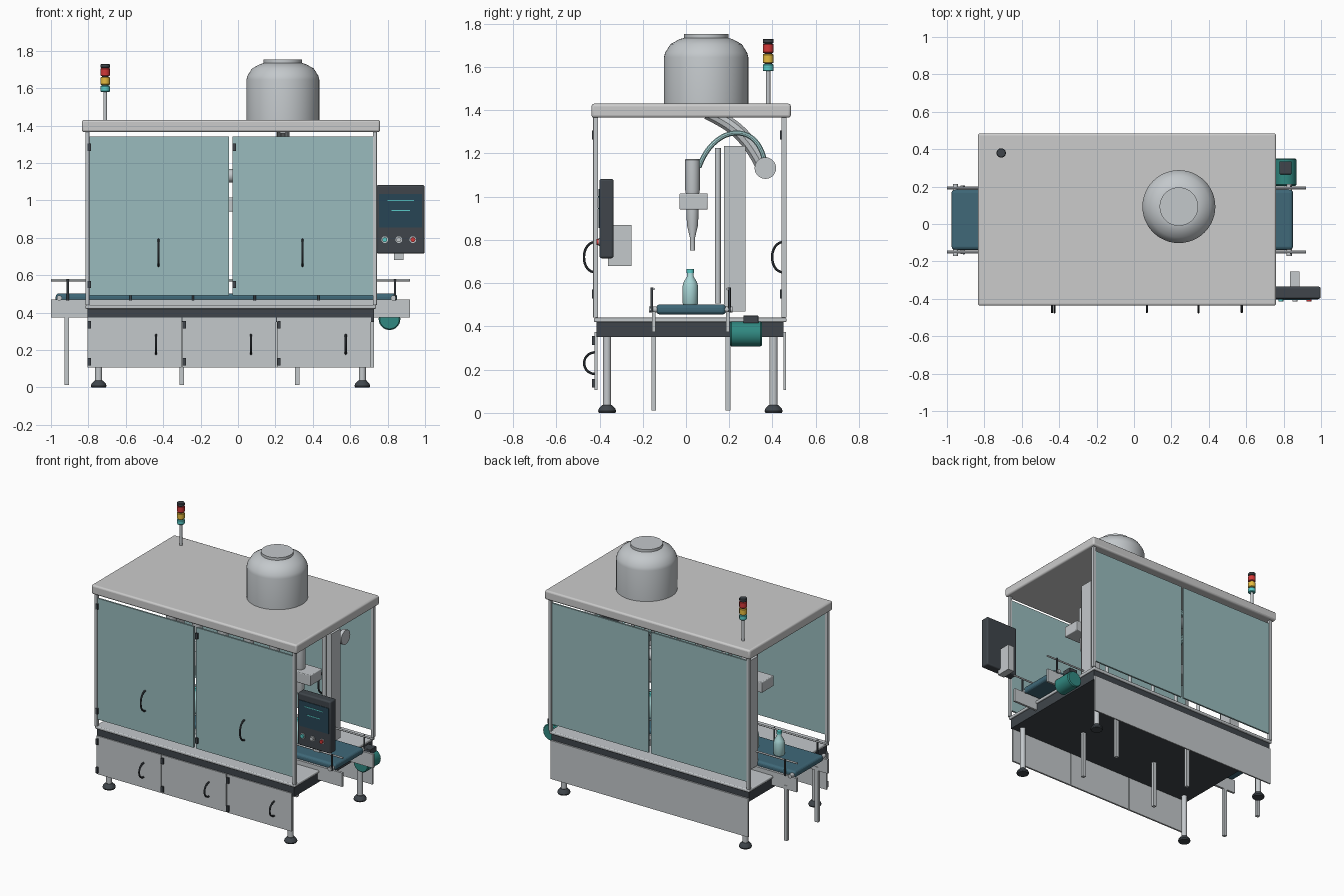
import bpy, math

if "Cube" in bpy.data.objects:
    bpy.data.objects.remove(bpy.data.objects["Cube"])

PALETTE = {
    "metal": (0.55, 0.58, 0.60, 1), "dark": (0.05, 0.06, 0.07, 1),
    "glass": (0.32, 0.50, 0.51, 1), "belt": (0.05, 0.14, 0.19, 1),
    "teal": (0.03, 0.25, 0.22, 1), "aqua": (0.10, 0.60, 0.58, 1),
    "yellow": (0.80, 0.50, 0.05, 1), "red": (0.65, 0.04, 0.04, 1),
    "bottle": (0.40, 0.68, 0.68, 1), "screen": (0.02, 0.06, 0.09, 1),
}


def finish(o, name, color):
    o.name = name
    if color:
        m = bpy.data.materials.get(color) or bpy.data.materials.new(color)
        m.diffuse_color = PALETTE[color]
        m.use_nodes = True
        m.node_tree.nodes["Principled BSDF"].inputs["Base Color"].default_value = m.diffuse_color
        o.data.materials.append(m)
    return o


def smooth(o):
    bpy.ops.object.select_all(action='DESELECT')
    o.select_set(True)
    bpy.context.view_layer.objects.active = o
    bpy.ops.object.shade_smooth_by_angle(angle=math.radians(35))


def box(name, x, y, z, color="metal", bevel=0.0):
    """Box from (min, max) ranges."""
    bpy.ops.mesh.primitive_cube_add(size=1, location=[(a + b) / 2 for a, b in (x, y, z)])
    o = bpy.context.object
    for v in o.data.vertices:
        v.co = [c * (r[1] - r[0]) for c, r in zip(v.co, (x, y, z))]
    if bevel:
        m = o.modifiers.new("edge", 'BEVEL')
        m.width, m.segments = bevel, 3
        smooth(o)
    return finish(o, name, color)


def lathe(name, profile, at=(0, 0, 0), axis='Z', color="metal", n=32):
    """Closed solid of revolution from (radius, height) pairs."""
    verts = [(r * math.cos(2 * math.pi * i / n), r * math.sin(2 * math.pi * i / n), h)
             for r, h in profile for i in range(n)]
    faces = [(k * n + i, k * n + (i + 1) % n, (k + 1) * n + (i + 1) % n, (k + 1) * n + i)
             for k in range(len(profile) - 1) for i in range(n)]
    faces += [tuple(reversed(range(n))), tuple(range(len(verts) - n, len(verts)))]
    me = bpy.data.meshes.new(name)
    me.from_pydata(verts, [], faces)
    o = bpy.data.objects.new(name, me)
    bpy.context.collection.objects.link(o)
    o.location = at
    o.rotation_euler = {'X': (0, math.pi / 2, 0), 'Y': (-math.pi / 2, 0, 0), 'Z': (0, 0, 0)}[axis]
    smooth(o)
    return finish(o, name, color)


def rod(name, r, length, at, axis='Z', color="metal", n=20):
    return lathe(name, [(r, 0), (r, length)], at, axis, color, n)


def tube(name, pts, r, color):
    """Round tube along a smooth path of four control points."""
    cu = bpy.data.curves.new(name, 'CURVE')
    cu.dimensions, cu.bevel_depth, cu.bevel_resolution = '3D', r, 3
    cu.use_fill_caps = True
    s = cu.splines.new('NURBS')
    s.points.add(len(pts) - 1)
    for p, c in zip(s.points, pts):
        p.co = (*c, 1)
    s.order_u, s.use_endpoint_u, s.resolution_u = 4, True, 12
    o = bpy.data.objects.new(name, cu)
    bpy.context.collection.objects.link(o)
    bpy.ops.object.select_all(action='DESELECT')
    o.select_set(True)
    bpy.context.view_layer.objects.active = o
    bpy.ops.object.convert(target='MESH')
    o = bpy.context.object
    smooth(o)
    return finish(o, name, color)


def door(name, x, y, z, color, handle_h, hinge_z, handle_x, handle_z):
    """Hinged panel with a bow handle on its -y side."""
    box(name, x, (y, y + 0.012), z, color)
    for hz in hinge_z:
        box(name + "_hinge", (x[0] + 0.001, x[0] + 0.019), (y - 0.012, y + 0.002), (hz - 0.02, hz + 0.02), "dark")
    h = handle_h
    tube(name + "_handle", [(handle_x, y, handle_z + h), (handle_x, y - 0.065, handle_z + h * 0.9),
                            (handle_x, y - 0.065, handle_z - h * 0.9), (handle_x, y, handle_z - h)], 0.006, "dark")


# Base, feet and worktop
box("base_tray", (-0.805, 0.727), (-0.415, 0.452), (0.35, 0.42), "dark")
box("worktop", (-0.815, 0.738), (-0.425, 0.465), (0.42, 0.44), "metal", 0.006)
for x in (-0.745, 0.665):
    for y in (-0.365, 0.405):
        rod("leg", 0.019, 0.33, (x, y, 0.025))
        lathe("foot", [(0.038, 0), (0.042, 0.008), (0.038, 0.02), (0.022, 0.037)], (x, y, 0), color="dark")

# Cabinet doors and rear panel
for i in range(3):
    x0 = -0.805 + i * 0.507
    door("cabinet_door", (x0, x0 + 0.502), -0.422, (0.105, 0.373), "metal", 0.05, (0.335, 0.137), x0 + 0.367, 0.23)
box("rear_panel", (-0.805, 0.727), (0.452, 0.462), (0.105, 0.375))

# Enclosure posts, glazed doors and roof
for x in (-0.805, 0.732):
    for y in (-0.418, 0.453):
        box("post", (x - 0.011, x + 0.011), (y - 0.012, y + 0.012), (0.44, 1.37), "metal", 0.003)
for side, y in (("front", -0.423), ("back", 0.447)):
    for x0, hx in ((-0.805, -0.425), (-0.03, 0.345)):
        door(side + "_glass_door", (x0, x0 + 0.757), y, (0.49, 1.34), "glass", 0.07, (1.285, 0.55), hx, 0.72)
box("roof", (-0.835, 0.76), (-0.437, 0.485), (1.365, 1.43), None, 0.012)

# Product hopper
lathe("hopper", [(0.195, 1.43), (0.195, 1.645), (0.19, 1.665), (0.165, 1.705), (0.125, 1.727), (0.10, 1.735)],
      (0.24, 0.093, 0), n=48)
rod("hopper_lid", 0.103, 0.02, (0.24, 0.093, 1.732), n=48)

# Signal tower
rod("beacon_pole", 0.01, 0.16, (-0.71, 0.38, 1.425))
for z, h, c in ((1.58, 0.033, "aqua"), (1.617, 0.043, "yellow"), (1.664, 0.043, "red"), (1.708, 0.022, "dark")):
    lathe("beacon_" + c, [(0.022, 0), (0.025, 0.004), (0.025, h - 0.004), (0.022, h)], (-0.71, 0.38, z), color=c, n=24)
rod("beacon_core", 0.018, 0.13, (-0.71, 0.38, 1.585), color="dark")

# Conveyor: belt loop, side rails, rollers, guides and supports
belt = box("conveyor_belt", (-0.975, 0.85), (-0.138, 0.185), (0.455, 0.502), "belt")
b = belt.modifiers.new("round_ends", 'BEVEL')
b.width, b.segments = 0.018, 4
for y in (-0.15, 0.193):
    box("conveyor_rail", (-1.0, 0.92), (y - 0.008, y + 0.008), (0.373, 0.47))
    rod("guide_rail", 0.006, 1.92, (-1.0, y, 0.573), 'X', n=12)
    out = -1 if y < 0 else 1
    for x in (-0.91, -0.575, -0.24, 0.09, 0.43, 0.84):
        rod("guide_post", 0.006, 0.115, (x, y + out * 0.008, 0.465), color="dark", n=12)
    for x in (-0.915, -0.30, 0.317):
        box("conveyor_leg", (x - 0.012, x + 0.012), (y - 0.01, y + 0.012), (0.012, 0.40))
for x in (-0.955, 0.83):
    rod("roller_axle", 0.014, 0.385, (x, -0.171, 0.478), 'Y', "metal", 16)

# Drive motor
lathe("motor", [(0.052, 0), (0.058, 0.006), (0.058, 0.14), (0.052, 0.147)], (0.81, 0.204, 0.365), 'Y', "teal")
box("motor_terminal_box", (0.778, 0.842), (0.265, 0.335), (0.415, 0.45), "dark", 0.004)

# Lift columns, manifold bar and product header
for x in (-0.645, 0.567):
    box("lift_column", (x - 0.038, x + 0.038), (0.175, 0.275), (0.47, 1.235))
    rod("guide_shaft", 0.014, 0.72, (x, 0.147, 0.505))
box("manifold_bar", (-0.66, 0.582), (-0.03, 0.10), (0.94, 1.015), "metal", 0.005)
rod("product_header", 0.036, 1.22, (-0.65, 0.367, 1.132), 'X')
for x in (-0.66, 0.555):
    rod("header_flange", 0.05, 0.025, (x, 0.367, 1.132), 'X')
tube("feed_pipe", [(0.24, 0.10, 1.39), (0.24, 0.20, 1.34), (0.24, 0.28, 1.30), (0.24, 0.36, 1.13)], 0.035, "metal")

# Filling heads with hoses, and the bottles below
heads = [-0.5375 + 0.2 * i for i in range(6)]
for x in heads:
    lathe("filling_cylinder", [(0.03, 1.01), (0.034, 1.03), (0.034, 1.17), (0.03, 1.175)], (x, 0.03, 0), n=24)
    lathe("nozzle", [(0.012, 0.75), (0.012, 0.81), (0.026, 0.87), (0.028, 0.945)], (x, 0.03, 0), n=24)
    tube("hose", [(x, 0.06, 1.135), (x, 0.13, 1.34), (x, 0.34, 1.35), (x, 0.365, 1.15)], 0.012, "bottle")
for x in [-0.7375] + heads:
    lathe("bottle", [(0.033, 0.502), (0.036, 0.507), (0.036, 0.585), (0.031, 0.605), (0.016, 0.63), (0.014, 0.65)],
          (x, 0.02, 0), color="bottle", n=24)
    rod("bottle_cap", 0.017, 0.018, (x, 0.02, 0.648), color="aqua")

# Operator panel
box("control_panel", (0.742, 0.998), (-0.40, -0.335), (0.715, 1.082), "dark", 0.01)
box("screen", (0.755, 0.985), (-0.404, -0.398), (0.855, 1.035), "screen")
for z, w in ((1.0, 0.07), (0.945, 0.05)):
    box("screen_bar", (0.87 - w, 0.87 + w), (-0.406, -0.403), (z - 0.003, z + 0.003), "aqua")
for x, c in ((0.785, "aqua"), (0.86, "metal"), (0.935, "red")):
    rod("button_ring", 0.018, 0.006, (x, -0.404, 0.79), 'Y', "metal")
    rod("button", 0.013, 0.015, (x, -0.415, 0.79), 'Y', c)
box("panel_bracket", (0.835, 0.885), (-0.36, -0.253), (0.68, 0.87))
